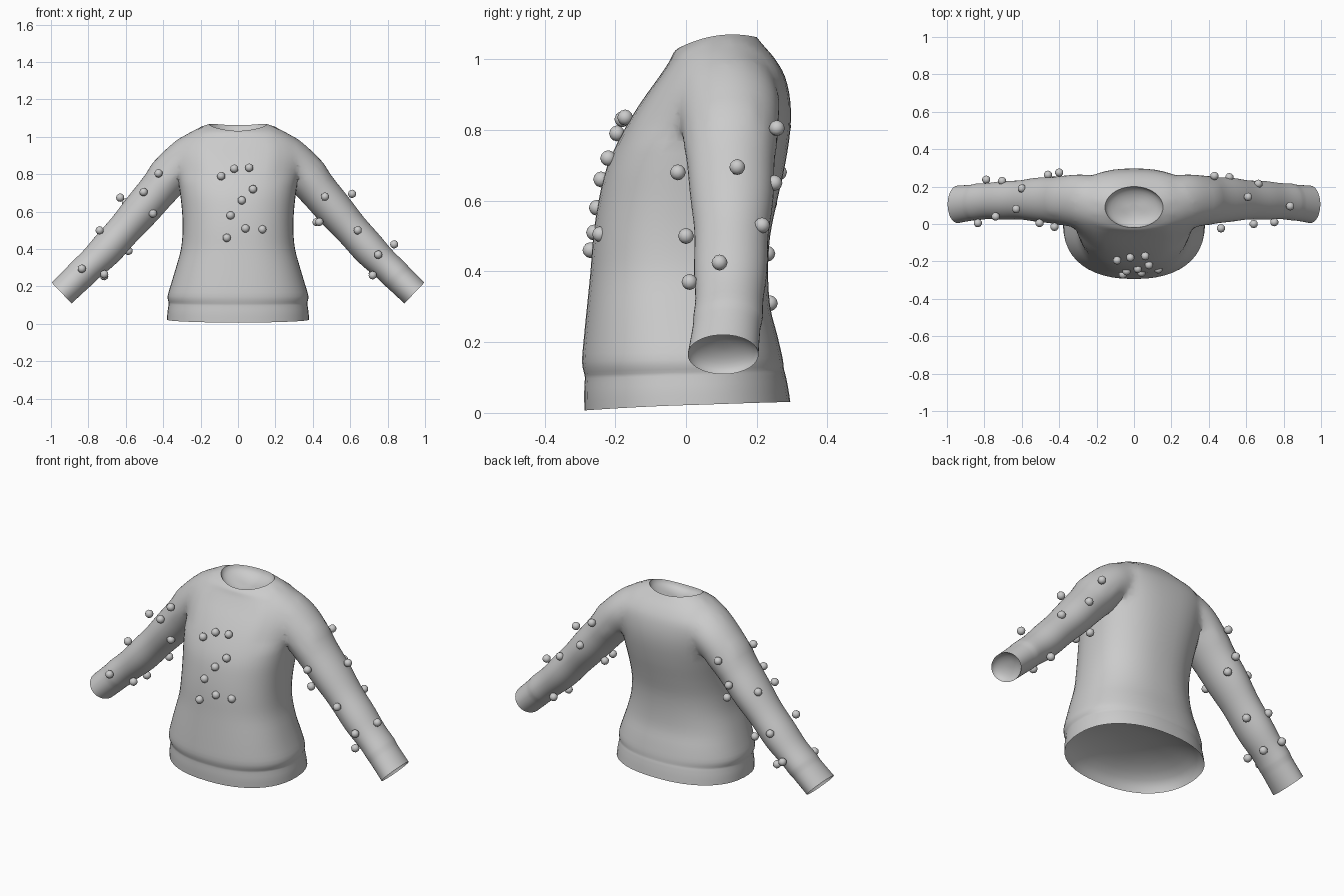
import bpy, bmesh, math
from mathutils import Vector

if "Cube" in bpy.data.objects:
    bpy.data.objects.remove(bpy.data.objects["Cube"])

SEG = 48


def make_material(name, color):
    mat = bpy.data.materials.new(name)
    mat.use_nodes = True
    mat.diffuse_color = color
    mat.node_tree.nodes["Principled BSDF"].inputs["Base Color"].default_value = color
    return mat


wool = make_material("grey wool", (0.6, 0.6, 0.6, 1))


def refine(rows, steps):
    """Insert Catmull-Rom rows between the given rows."""
    out = []
    for i in range(len(rows) - 1):
        a, b, c, d = (rows[max(0, min(len(rows) - 1, i + k))] for k in (-1, 0, 1, 2))
        for s in range(steps):
            t = s / steps
            out.append([q + 0.5 * t * (r - p + t * (2 * p - 5 * q + 4 * r - w + t * (3 * (q - r) + w - p)))
                        for p, q, r, w in zip(a, b, c, d)])
    return out + [list(rows[-1])]


def hollow(ring, inward):
    """Rings of a rounded hollow that closes an opening."""
    points = [Vector(p) for p in ring]
    centre = sum(points, Vector()) / SEG
    rings = []
    for k in range(1, 7):
        a = k * math.radians(13)
        rings.append([centre + (p - centre) * math.cos(a) + Vector(inward) * math.sin(a) for p in points])
    return rings


def loft(name, rings):
    """Closed tube through rings of points, capped at both ends."""
    bm = bmesh.new()
    loops = [[bm.verts.new(p) for p in ring] for ring in rings]
    for a, b in zip(loops, loops[1:]):
        for i in range(SEG):
            j = (i + 1) % SEG
            bm.faces.new((a[i], a[j], b[j], b[i]))
    bm.faces.new(loops[0][::-1])
    bm.faces.new(loops[-1])
    bmesh.ops.recalc_face_normals(bm, faces=bm.faces)
    mesh = bpy.data.meshes.new(name)
    bm.to_mesh(mesh)
    bm.free()
    mesh.materials.append(wool)
    obj = bpy.data.objects.new(name, mesh)
    bpy.context.collection.objects.link(obj)
    return obj


ANGLES = [2 * math.pi * i / SEG for i in range(SEG)]


def squared(value, power):
    return math.copysign(abs(value) ** power, value)


# Body rows: height, half width, front y, back y, backward rise, bow, roundness
body_rows = [
    (.022, .38, -.287, .295, .012, .003, .88), (.065, .377, -.288, .288, .011, 0, .88),
    (.105, .371, -.286, .28, .008, 0, .88), (.115, .371, -.287, .277, .008, 0, .88),
    (.15, .376, -.294, .273, .005, 0, .87), (.22, .356, -.288, .258, 0, 0, .86),
    (.3, .332, -.28, .238, 0, 0, .86), (.4, .305, -.27, .232, 0, 0, .86),
    (.5, .296, -.262, .238, 0, 0, .86), (.6, .299, -.247, .258, 0, 0, .86),
    (.7, .31, -.222, .28, 0, 0, .85), (.8, .325, -.175, .295, 0, 0, .84),
    (.88, .335, -.126, .295, 0, 0, .82), (.95, .335, -.076, .28, 0, 0, .8),
    (1.0, .305, -.047, .252, .003, .003, .85), (1.04, .235, -.034, .218, .01, .01, .95),
    (1.067, .155, -.02, .2, .015, .02, 1)]
body_rings = []
for z, w, front, back, rise, bow, power in refine(body_rows, 3):
    mid, depth = (front + back) / 2, (back - front) / 2
    body_rings.append([(w * squared(math.cos(a), power), mid + depth * squared(math.sin(a), power),
                        z + rise * math.sin(a) - bow * math.sin(a) ** 2) for a in ANGLES])
hem_hollow = hollow(body_rings[0], (0, 0, .13))
neck_hollow = hollow(body_rings[-1], (0, 0, -.06))
sweater = loft("sweater", hem_hollow[::-1] + body_rings + neck_hollow)

# Sleeve rows: x, y, z, radius across, half depth
sleeve_rows = [
    (.17, .125, .9, .07, .09), (.24, .127, .895, .118, .138), (.32, .126, .845, .117, .142),
    (.42, .126, .724, .107, .128), (.527, .13, .598, .097, .114), (.63, .128, .48, .092, .105),
    (.73, .125, .37, .087, .1), (.82, .12, .285, .081, .097), (.87, .114, .235, .079, .096),
    (.943, .105, .165, .077, .1)]


def sleeve(name, side):
    rows = refine(sleeve_rows, 4)
    rings = []
    for i, (x, y, z, r, d) in enumerate(rows):
        p, n = rows[max(i - 1, 0)], rows[min(i + 1, len(rows) - 1)]
        along = Vector((n[0] - p[0], 0, n[2] - p[2])).normalized()
        across = Vector((-along.z, 0, along.x))
        # soft irregular folds along the arm
        fold = 1 + .02 * math.sin(i * .9) * (.35 < x < .85)
        ring = []
        for a in ANGLES:
            q = Vector((x, y, z)) + across * (r * fold * math.cos(a)) + Vector((0, d * fold * math.sin(a), 0))
            ring.append((q.x * side, q.y, q.z))
        rings.append(ring)
    return loft(name, rings + hollow(rings[-1], (-.03 * side, 0, .03)))


# Join the sleeves to the body
for part, side in (("left_sleeve", 1), ("right_sleeve", -1)):
    arm = sleeve(part, side)
    mod = sweater.modifiers.new(part, 'BOOLEAN')
    mod.operation, mod.solver, mod.object = 'UNION', 'EXACT', arm
    bpy.context.view_layer.objects.active = sweater
    bpy.ops.object.modifier_apply(modifier=mod.name)
    bpy.data.objects.remove(arm)

# Soften the shoulder seams
bm = bmesh.new()
bm.from_mesh(sweater.data)
bmesh.ops.remove_doubles(bm, verts=bm.verts, dist=.002)
seam = [v for v in bm.verts if .2 < abs(v.co.x) < .44 and v.co.z > .78]
for _ in range(14):
    bmesh.ops.smooth_vert(bm, verts=seam, factor=.5, use_axis_x=True, use_axis_y=True, use_axis_z=True)
bm.to_mesh(sweater.data)
bm.free()


def shade(obj, angle):
    bpy.ops.object.select_all(action='DESELECT')
    obj.select_set(True)
    bpy.context.view_layer.objects.active = obj
    bpy.ops.object.shade_smooth_by_angle(angle=math.radians(angle))


shade(sweater, 50)


def beads(name, centres):
    """Small round bobbles sewn on the knit."""
    bm = bmesh.new()
    for c in centres:
        made = bmesh.ops.create_icosphere(bm, subdivisions=2, radius=.0225)
        bmesh.ops.translate(bm, verts=made["verts"], vec=c)
    mesh = bpy.data.meshes.new(name)
    bm.to_mesh(mesh)
    bm.free()
    mesh.materials.append(wool)
    obj = bpy.data.objects.new(name, mesh)
    bpy.context.collection.objects.link(obj)
    shade(obj, 50)


beads("chest_bobbles", [
    (-.09, -.195, .79), (-.02, -.18, .83), (.06, -.172, .835), (.08, -.22, .72), (.02, -.24, .66),
    (-.04, -.252, .58), (-.06, -.27, .46), (.04, -.26, .51), (.13, -.243, .505)])
beads("left_sleeve_bobbles", [
    (.465, -.023, .68), (.61, .145, .695), (.64, 0, .5), (.75, .01, .37), (.835, .095, .425),
    (.43, .257, .805), (.51, .25, .65), (.665, .215, .53), (.42, .15, .545), (.435, .055, .545),
    (.72, .055, .26), (.72, .195, .27)])
beads("right_sleeve_bobbles", [
    (-.63, .08, .675), (-.74, .04, .5), (-.505, .005, .705), (-.425, -.015, .805), (-.835, .005, .295),
    (-.455, .03, .59), (-.715, .055, .265), (-.715, .18, .255), (-.585, .2, .39), (-.79, .237, .31),
    (-.705, .23, .45), (-.6, .19, .65), (-.46, .263, .68), (-.4, .275, .81), (-.43, .235, .59)])
